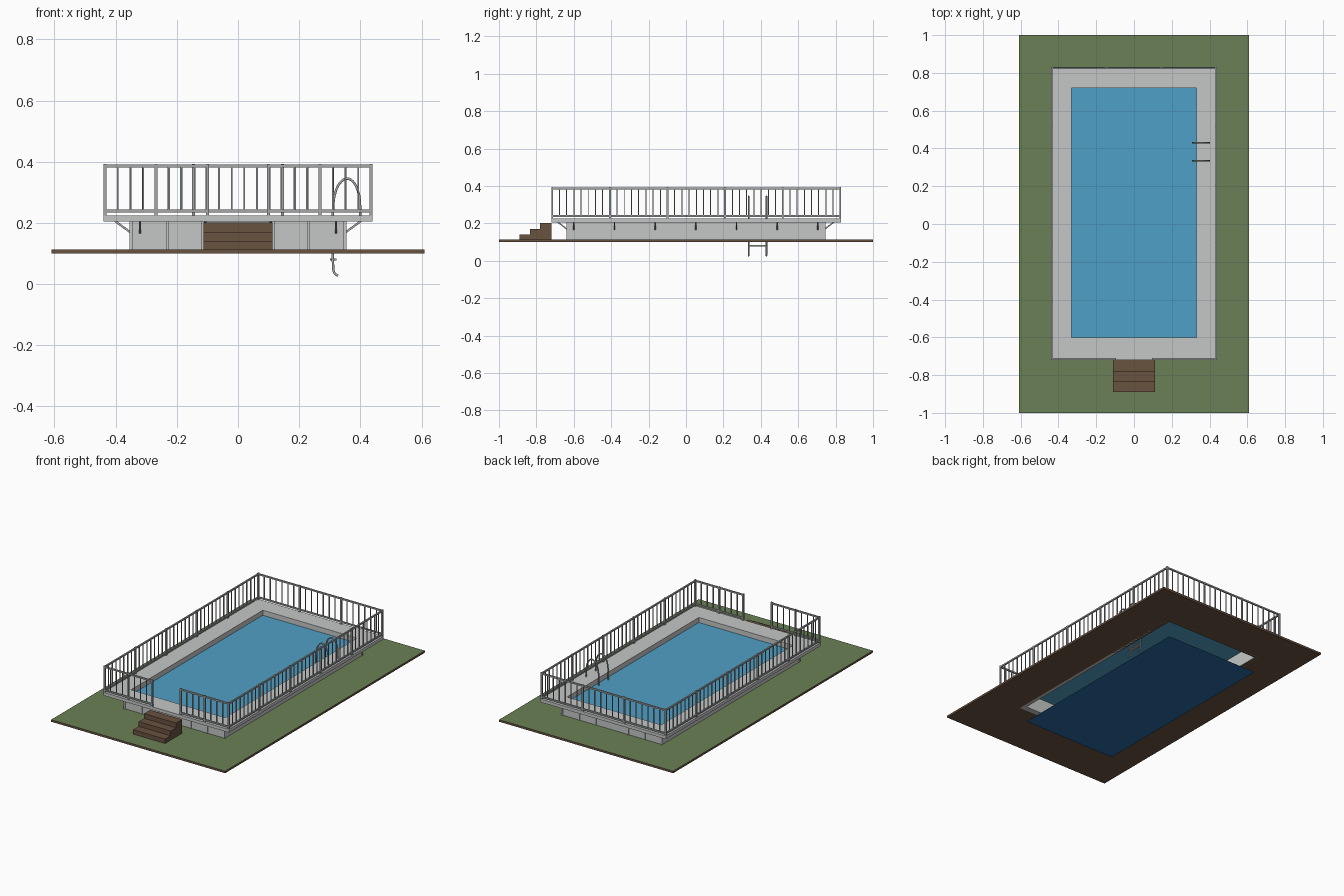
import bpy, bmesh
from mathutils import Vector, Matrix

default_cube = bpy.data.objects.get("Cube")
if default_cube:
    bpy.data.objects.remove(default_cube)


def make_material(name, red, green, blue):
    linear = [((c / 255 + 0.055) / 1.055) ** 2.4 for c in (red, green, blue)] + [1]
    material = bpy.data.materials.new(name)
    material.use_nodes = True
    material.diffuse_color = linear
    for node in material.node_tree.nodes:
        if node.type == 'BSDF_PRINCIPLED':
            node.inputs["Base Color"].default_value = linear
    return material


concrete = make_material("pale concrete", 197, 199, 198)
grass = make_material("grass green", 107, 128, 86)
wood = make_material("earth brown", 104, 82, 64)
water_blue = make_material("water blue", 79, 160, 198)
floor_blue = make_material("deep blue", 40, 107, 165)
metal = make_material("railing grey", 165, 167, 168)


def finish(name, bm, *materials):
    mesh = bpy.data.meshes.new(name)
    bm.to_mesh(mesh)
    bm.free()
    obj = bpy.data.objects.new(name, mesh)
    bpy.context.collection.objects.link(obj)
    for material in materials:
        mesh.materials.append(material)
    return obj


def add_box(bm, low, high):
    low, high = Vector(low), Vector(high)
    matrix = Matrix.Translation((low + high) / 2) @ Matrix.Diagonal((*(high - low), 1))
    bmesh.ops.create_cube(bm, size=1, matrix=matrix)


def add_bar(bm, start, end, width):
    # square bar between two points
    start, end = Vector(start), Vector(end)
    along = end - start
    matrix = (Matrix.Translation((start + end) / 2)
              @ along.to_track_quat('Z', 'Y').to_matrix().to_4x4()
              @ Matrix.Diagonal((width, width, along.length, 1)))
    bmesh.ops.create_cube(bm, size=1, matrix=matrix)


def ring(outer, inner, z0, z1):
    # rectangular frame; rectangles are (half width, back, front)
    bm = bmesh.new()
    loops = []
    for z in (z0, z1):
        for half, y0, y1 in (outer, inner):
            corners = ((-half, y0), (half, y0), (half, y1), (-half, y1))
            loops.append([bm.verts.new((x, y, z)) for x, y in corners])
    low_out, low_in, top_out, top_in = loops
    for a, b in ((low_out, top_out), (top_out, top_in), (top_in, low_in), (low_in, low_out)):
        for i in range(4):
            j = (i + 1) % 4
            bm.faces.new((a[i], a[j], b[j], b[i]))
    bmesh.ops.recalc_face_normals(bm, faces=bm.faces)
    return bm


def sheet(name, rect, z, material):
    half, y0, y1 = rect
    bm = bmesh.new()
    corners = ((-half, y0), (half, y0), (half, y1), (-half, y1))
    bm.faces.new([bm.verts.new((x, y, z)) for x, y in corners])
    return finish(name, bm, material)


basin = (0.33, -0.6, 0.72)
wall = (0.352, -0.635, 0.74)
deck_edge = (0.44, -0.72, 0.83)
ground_top, deck_low, deck_top = 0.113, 0.205, 0.225

# Lawn: brown earth with a green top
bm = ring((0.61, -1, 1), (0.332, -0.602, 0.722), 0.1, ground_top)
for face in bm.faces:
    face.material_index = 1 if face.normal.z > 0.5 else 0
finish("lawn", bm, wood, grass)

# Pool
finish("pool_wall", ring(wall, basin, 0.1, deck_low), concrete)
finish("deck", ring(deck_edge, basin, deck_low, deck_top), concrete)
sheet("water", basin, 0.193, water_blue)
sheet("pool_floor", basin, 0, floor_blue)

# Wall ribs on both ends
bm = bmesh.new()
for x in (-0.35, -0.23, -0.115, 0.115, 0.23, 0.35):
    for y in wall[1:]:
        add_box(bm, (x - 0.005, y - 0.005, ground_top), (x + 0.005, y + 0.005, deck_low))
finish("wall_ribs", bm, concrete)

# Diagonal braces under the deck
bm = bmesh.new()
for side in (-1, 1):
    for i in range(7):
        y = -0.6 + i * 0.2175
        add_bar(bm, (side * 0.35, y, 0.168), (side * 0.402, y, 0.206), 0.007)
    y = wall[1] if side < 0 else wall[2]
    for x in (-0.32, -0.107, 0.107, 0.32):
        add_bar(bm, (x, y, 0.168), (x, y + side * 0.05, 0.206), 0.007)
finish("deck_braces", bm, metal)

# Steps
bm = bmesh.new()
for i in range(3):
    add_box(bm, (-0.112, -0.89 + i * 0.055, ground_top), (0.112, -0.72, 0.141 + i * 0.03))
finish("steps", bm, wood)


def fence(name, start, end, sections, gaps):
    # posts, two rails and evenly spaced balusters along a line
    bm = bmesh.new()
    start, end = Vector(start), Vector(end)
    up = Vector((0, 0, 1))
    for z in (0.239, 0.386):
        add_bar(bm, start + up * z, end + up * z, 0.009)
    total = sections * gaps
    for i in range(total + 1):
        spot = start.lerp(end, i / total)
        if i % gaps == 0:
            add_bar(bm, spot + up * deck_top, spot + up * 0.393, 0.01)
        else:
            add_bar(bm, spot + up * 0.239, spot + up * 0.386, 0.005)
    finish(name, bm, metal)


front, back, side_x = -0.715, 0.825, 0.435
fence("back_fence", (-side_x, back, 0), (side_x, back, 0), 3, 7)
for label, side in (("left", 1), ("right", -1)):
    x = side * side_x
    fence(label + "_fence", (x, front, 0), (x, back, 0), 5, 8)
    fence("front_fence_" + label, (side * 0.1, front, 0), (x, front, 0), 2, 4)

# Ladder: two bent tubes and rungs
path = ((0.327, 0.027), (0.316, 0.035), (0.311, 0.06), (0.311, 0.16), (0.311, 0.25),
        (0.32, 0.305), (0.338, 0.336), (0.356, 0.345), (0.375, 0.336), (0.392, 0.305),
        (0.399, 0.26), (0.399, 0.222))
rail_ys = (0.335, 0.43)
for label, y in zip(("front", "back"), rail_ys):
    curve = bpy.data.curves.new("ladder_rail_" + label, 'CURVE')
    curve.dimensions = '3D'
    curve.bevel_depth = 0.0045
    curve.bevel_resolution = 1
    curve.resolution_u = 3
    curve.use_fill_caps = True
    spline = curve.splines.new('BEZIER')
    spline.bezier_points.add(len(path) - 1)
    for point, (x, z) in zip(spline.bezier_points, path):
        point.co = (x, y, z)
        point.handle_left_type = point.handle_right_type = 'AUTO'
    curve.materials.append(metal)
    rail = bpy.data.objects.new("ladder_rail_" + label, curve)
    bpy.context.collection.objects.link(rail)

bm = bmesh.new()
for z in (0.08, 0.145):
    add_box(bm, (0.3, rail_ys[0], z - 0.003), (0.322, rail_ys[1], z + 0.003))
finish("ladder_rungs", bm, metal)
